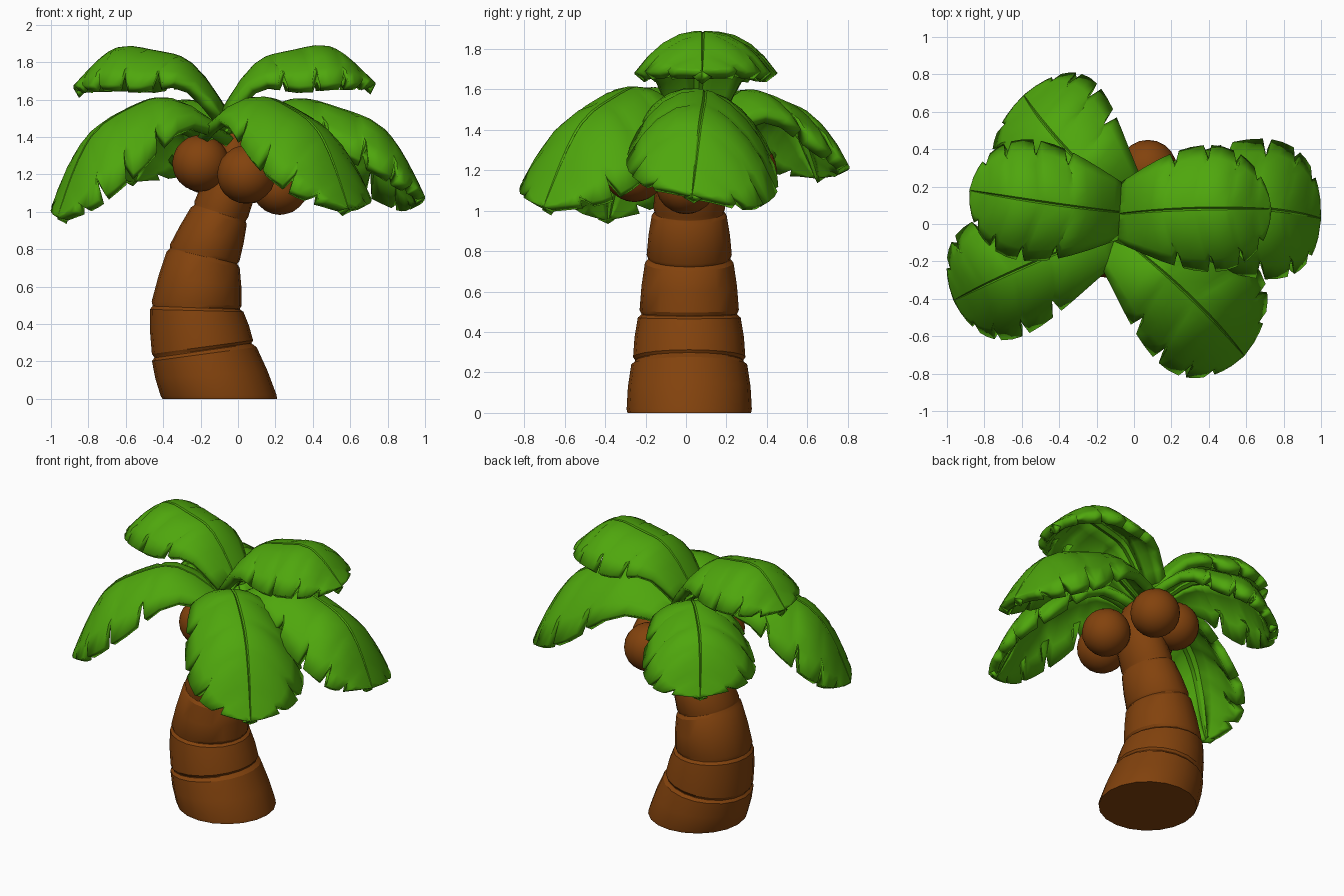
import bpy, bmesh, math
from mathutils import Vector

if "Cube" in bpy.data.objects:
    bpy.data.objects.remove(bpy.data.objects["Cube"])


def material(name, rgb):
    m = bpy.data.materials.new(name)
    m.diffuse_color = (*rgb, 1)
    m.use_nodes = True
    m.node_tree.nodes["Principled BSDF"].inputs["Base Color"].default_value = m.diffuse_color
    return m


GREEN = material("leaf green", (0.078, 0.385, 0.004))
BROWN = material("bark brown", (0.225, 0.055, 0.004))


def finish(bm, name, mat, angle=35):
    me = bpy.data.meshes.new(name)
    bm.to_mesh(me)
    bm.free()
    ob = bpy.data.objects.new(name, me)
    bpy.context.collection.objects.link(ob)
    me.materials.append(mat)
    bpy.ops.object.select_all(action='DESELECT')
    ob.select_set(True)
    bpy.context.view_layer.objects.active = ob
    bpy.ops.object.shade_smooth_by_angle(angle=math.radians(angle))
    return ob


# Trunk: tilted rings (left x, left z, right x, right z, half depth)
RINGS = [(-.41, 0, .215, 0, .312), (-.46, .22, .085, .30, .28),
         (-.468, .50, .02, .48, .248), (-.372, .81, .005, .72, .213),
         (-.24, 1.04, .048, .95, .18), (-.13, 1.28, .12, 1.2, .15),
         (-.10, 1.44, .06, 1.40, .10)]
SIDES = 20


def add_ring(bm, r, scale):
    c = Vector(((r[0] + r[2]) / 2, 0.016, (r[1] + r[3]) / 2))
    half = Vector((r[2] - r[0], 0, r[3] - r[1])) / 2
    ring = []
    for i in range(SIDES):
        a = math.tau * i / SIDES
        p = c + (half * math.cos(a) + Vector((0, r[4] * math.sin(a), 0))) * scale
        ring.append(bm.verts.new(p))
    return ring


def mix(a, b, t):
    return [p + (q - p) * t for p, q in zip(a, b)]


bm = bmesh.new()
rings = []
for k, (lower, upper) in enumerate(zip(RINGS, RINGS[1:])):
    # each segment is slightly bulged, with a groove at both ends
    for t, s in ((0, .955 if k else .98), (.07, 1.0), (.5, 1.025), (.92, 1.015), (.985, .955)):
        rings.append(add_ring(bm, mix(lower, upper, t), s))
for a, b in zip(rings, rings[1:]):
    for i in range(SIDES):
        j = (i + 1) % SIDES
        bm.faces.new((a[i], a[j], b[j], b[i]))
bm.faces.new(rings[0][::-1])
bm.faces.new(rings[-1])
finish(bm, "trunk", BROWN, 30)

# Coconuts
for i, (pos, r) in enumerate([((-.2, -.09, 1.26), .152), ((.045, -.255, 1.2), .157),
                              ((.225, .0, 1.135), .152), ((.075, .295, 1.2), .155),
                              ((-.18, .18, 1.25), .152)]):
    bm = bmesh.new()
    bmesh.ops.create_icosphere(bm, subdivisions=3, radius=r)
    bmesh.ops.translate(bm, verts=bm.verts, vec=pos)
    finish(bm, f"coconut_{i + 1}", BROWN)

# Leaves: a drooping grid along a curved spine, notched at the edges
NOTCHES = (.34, .54, .74, .89)
US = sorted([0, .08, .16, .25, .44, .64, .82, .95, .98, 1]
            + [n - .02 for n in NOTCHES] + list(NOTCHES) + [n + .03 for n in NOTCHES])
VS = (-1, -.8, -.6, -.35, -.12, -.025, 0, .025, .12, .35, .6, .8, 1)


def leaf_width(u, blunt):
    if u < .55:
        return .42 + .58 * math.sin(u / .55 * math.pi / 2)
    return max(.02, (1 - ((u - .55) / .45) ** 2) ** blunt)


def leaf(name, base, mid, tip, half_width, drop, roll=0, blunt=.6, bulge=.035):
    base, mid, tip = Vector(base), Vector(mid), Vector(tip)
    ctrl = 2 * mid - (base + tip) / 2
    d = tip - base
    side = Vector((-d.y, d.x, 0)).normalized()
    bm = bmesh.new()
    grid = []
    for u in US:
        w = leaf_width(u, blunt)
        notch = u in NOTCHES
        row = []
        for v in VS:
            # rows sweep towards the tip like the side veins
            s = u + .36 * abs(v) * u * (1 - u)
            p = base * (1 - s) ** 2 + ctrl * 2 * s * (1 - s) + tip * s * s
            p.z += bulge * math.sin(math.tau * s) ** 2
            e = v
            if notch and abs(v) >= .8:
                e = v * (.74 if abs(v) == 1 else .86)
            p += side * e * w * half_width
            p.z -= drop * abs(e * w) ** 2.3 + roll * e * w
            # grooves of the midrib and the side veins
            if v == 0 or (notch and abs(v) > .3):
                p.z -= .01
            row.append(bm.verts.new(p))
        grid.append(row)
    for a, b in zip(grid, grid[1:]):
        for i in range(len(VS) - 1):
            bm.faces.new((a[i], b[i], b[i + 1], a[i + 1]))
    ob = finish(bm, name, GREEN, 32)
    mod = ob.modifiers.new("thickness", 'SOLIDIFY')
    mod.thickness = .06
    mod.offset = -1


leaf("upper_left_leaf", (-.04, .06, 1.51), (-.45, .11, 1.865), (-.88, .18, 1.67), .325, .21)
leaf("upper_right_leaf", (-.11, .05, 1.51), (.29, .08, 1.865), (.735, .08, 1.69), .34, .21)
leaf("front_left_leaf", (-.08, -.02, 1.43), (-.60, -.235, 1.545), (-.965, -.41, .97), .335, .29)
leaf("front_right_leaf", (-.11, -.04, 1.43), (.28, -.37, 1.555), (.59, -.705, 1.02), .37, .29, .03)
leaf("right_leaf", (-.05, .08, 1.43), (.56, .09, 1.545), (1.0, .03, 1.08), .375, .31, .08, .52)
leaf("back_left_leaf", (-.05, .10, 1.43), (-.38, .42, 1.56), (-.59, .69, 1.18), .355, .25)
